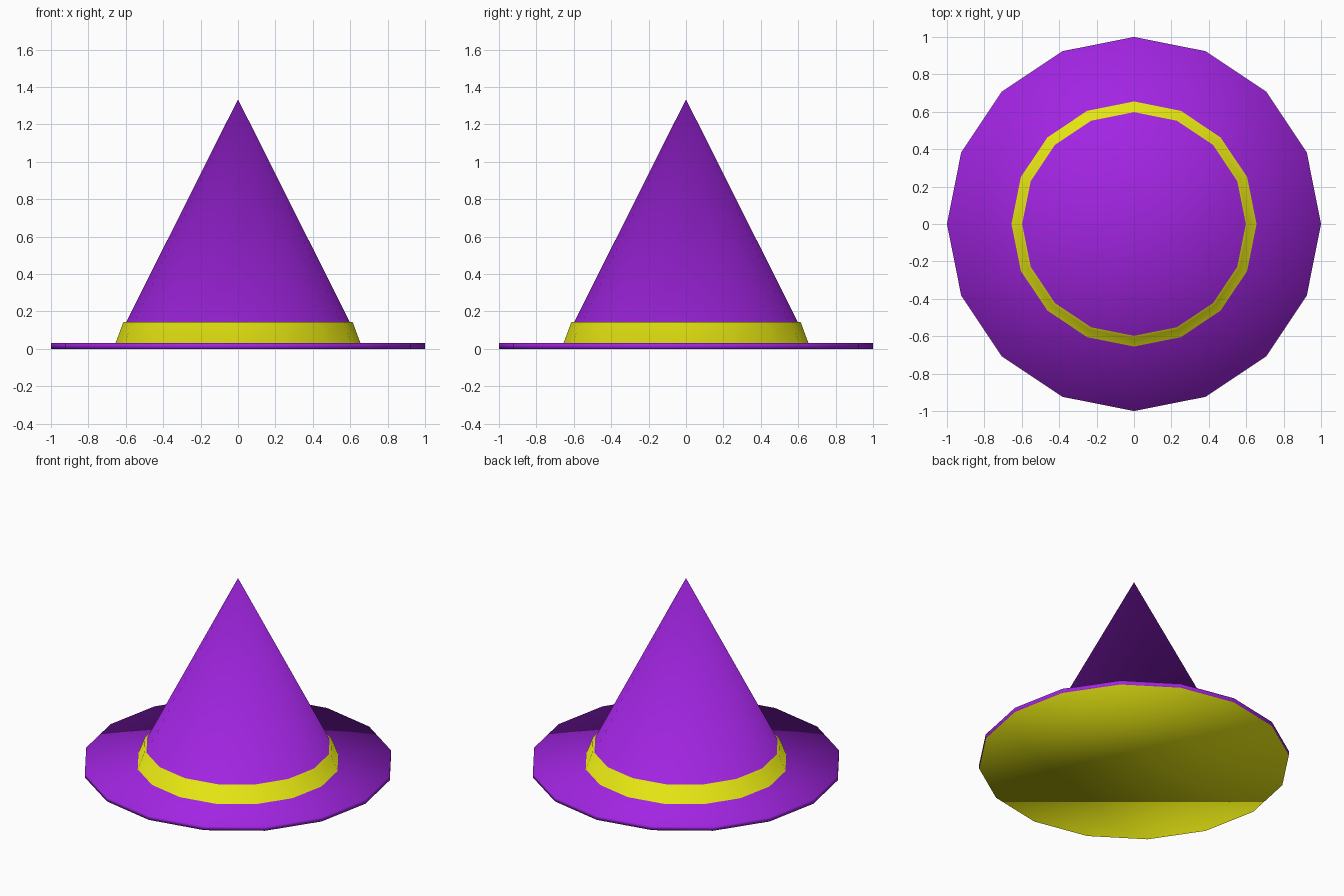
import bpy, bmesh
from math import cos, sin, tau

if "Cube" in bpy.data.objects:
    bpy.data.objects.remove(bpy.data.objects["Cube"])

SIDES = 16


def material(name, rgb):
    mat = bpy.data.materials.new(name)
    mat.diffuse_color = (*rgb, 1.0)
    mat.use_nodes = True
    mat.node_tree.nodes["Principled BSDF"].inputs["Base Color"].default_value = mat.diffuse_color
    return mat


PURPLE, YELLOW = 0, 1
materials = [material("purple_felt", (0.36, 0.018, 0.76)),
             material("yellow_trim", (0.77, 0.77, 0.006))]

# Profile rings (radius, height) with the material of the strip above each ring
profile = [
    (1.0, 0.0, PURPLE),      # brim edge
    (1.0, 0.03, PURPLE),     # brim top
    (0.655, 0.03, YELLOW),   # band wall
    (0.613, 0.143, YELLOW),  # band ledge
    (0.598, 0.143, PURPLE),  # cone
]
TIP_HEIGHT = 1.334

bm = bmesh.new()
rings = [[bm.verts.new((r * cos(tau * i / SIDES), r * sin(tau * i / SIDES), z))
          for i in range(SIDES)] for r, z, _ in profile]

# Brim, band and ledge strips
for lower, upper, (_, _, mat) in zip(rings, rings[1:], profile):
    for i in range(SIDES):
        j = (i + 1) % SIDES
        bm.faces.new((lower[i], lower[j], upper[j], upper[i])).material_index = mat

# Pointed cone
tip = bm.verts.new((0, 0, TIP_HEIGHT))
for i in range(SIDES):
    bm.faces.new((rings[-1][i], rings[-1][(i + 1) % SIDES], tip)).material_index = PURPLE

# Yellow underside
bm.faces.new(rings[0][::-1]).material_index = YELLOW

# Soft shading runs across the whole hat
for face in bm.faces:
    face.smooth = True

mesh = bpy.data.meshes.new("pointed_hat")
bm.to_mesh(mesh)
bm.free()
for mat in materials:
    mesh.materials.append(mat)
hat = bpy.data.objects.new("pointed_hat", mesh)
bpy.context.collection.objects.link(hat)
